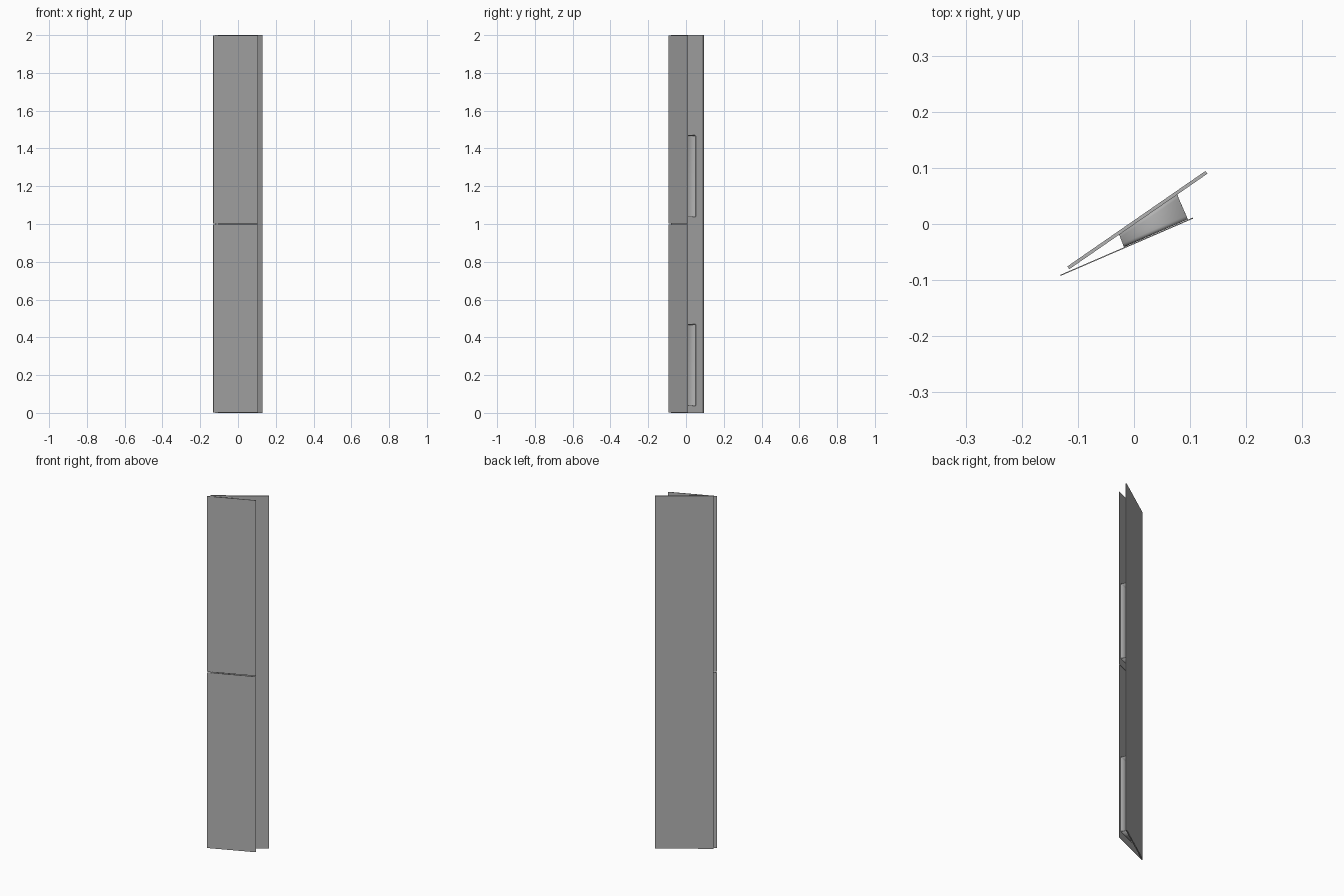
import bpy, bmesh, math
from mathutils import Vector

old = bpy.data.objects.get("Cube")
if old:
    bpy.data.objects.remove(old, do_unlink=True)

GREY = (0.45, 0.45, 0.45, 1)
metal = bpy.data.materials.new("grey_metal")
metal.use_nodes = True
metal.diffuse_color = GREY
metal.node_tree.nodes["Principled BSDF"].inputs["Base Color"].default_value = GREY


def finish(bm, name):
    bmesh.ops.recalc_face_normals(bm, faces=bm.faces)
    mesh = bpy.data.meshes.new(name)
    bm.to_mesh(mesh)
    bm.free()
    mesh.materials.append(metal)
    obj = bpy.data.objects.new(name, mesh)
    bpy.context.collection.objects.link(obj)
    return obj


def upright_sheet(name, start, end, thickness, bottom, top):
    """Vertical sheet whose centre line runs from start to end in plan."""
    a, b = Vector(start), Vector(end)
    side = (b - a).orthogonal().normalized() * thickness / 2
    bm = bmesh.new()
    base = bm.faces.new([bm.verts.new((*p, bottom)) for p in (a + side, b + side, b - side, a - side)])
    grown = bmesh.ops.extrude_face_region(bm, geom=[base], use_keep_orig=True)
    lifted = [v for v in grown["geom"] if isinstance(v, bmesh.types.BMVert)]
    bmesh.ops.translate(bm, verts=lifted, vec=(0, 0, top - bottom))
    return finish(bm, name)


def wedge_bracket(name, bottom, top, radius=0.007, steps=4):
    """Folded sheet sleeve, deeper at one end, open at both ends."""
    ends = [((-0.018, -0.041), (-0.027, -0.0175)), ((0.096, 0.0085), (0.0765, 0.053))]
    bm = bmesh.new()
    rings = []
    for front, back in ends:
        front, back = Vector(front), Vector(back)
        depth = (back - front).length
        across = (back - front) / depth
        corners = [(depth - radius, top - radius), (radius, top - radius),
                   (radius, bottom + radius), (depth - radius, bottom + radius)]
        ring = []
        for quarter, (v, z) in enumerate(corners):
            for i in range(steps + 1):
                angle = (quarter + i / steps) * math.pi / 2
                plan = front + across * (v + radius * math.cos(angle))
                ring.append(bm.verts.new((*plan, z + radius * math.sin(angle))))
        rings.append(ring)
    count = len(rings[0])
    for i in range(count):
        j = (i + 1) % count
        bm.faces.new((rings[0][i], rings[0][j], rings[1][j], rings[1][i]))
    obj = finish(bm, name)
    fold = obj.modifiers.new("sheet_thickness", "SOLIDIFY")
    fold.thickness = 0.003
    fold.offset = -1
    bpy.ops.object.select_all(action="DESELECT")
    obj.select_set(True)
    bpy.context.view_layer.objects.active = obj
    bpy.ops.object.shade_smooth_by_angle(angle=math.radians(40))


# Full height board at the back
upright_sheet("back_board", (-0.117, -0.078), (0.129, 0.092), 0.006, 0, 2)

# Two thin front panels, each carried by a bracket
for level, label in enumerate(("lower", "upper")):
    upright_sheet(label + "_front_panel", (-0.131, -0.0915), (0.105, 0.0105), 0.002,
                  level + 0.002, level + 0.998)
    wedge_bracket(label + "_bracket", level + 0.036, level + 0.47)
